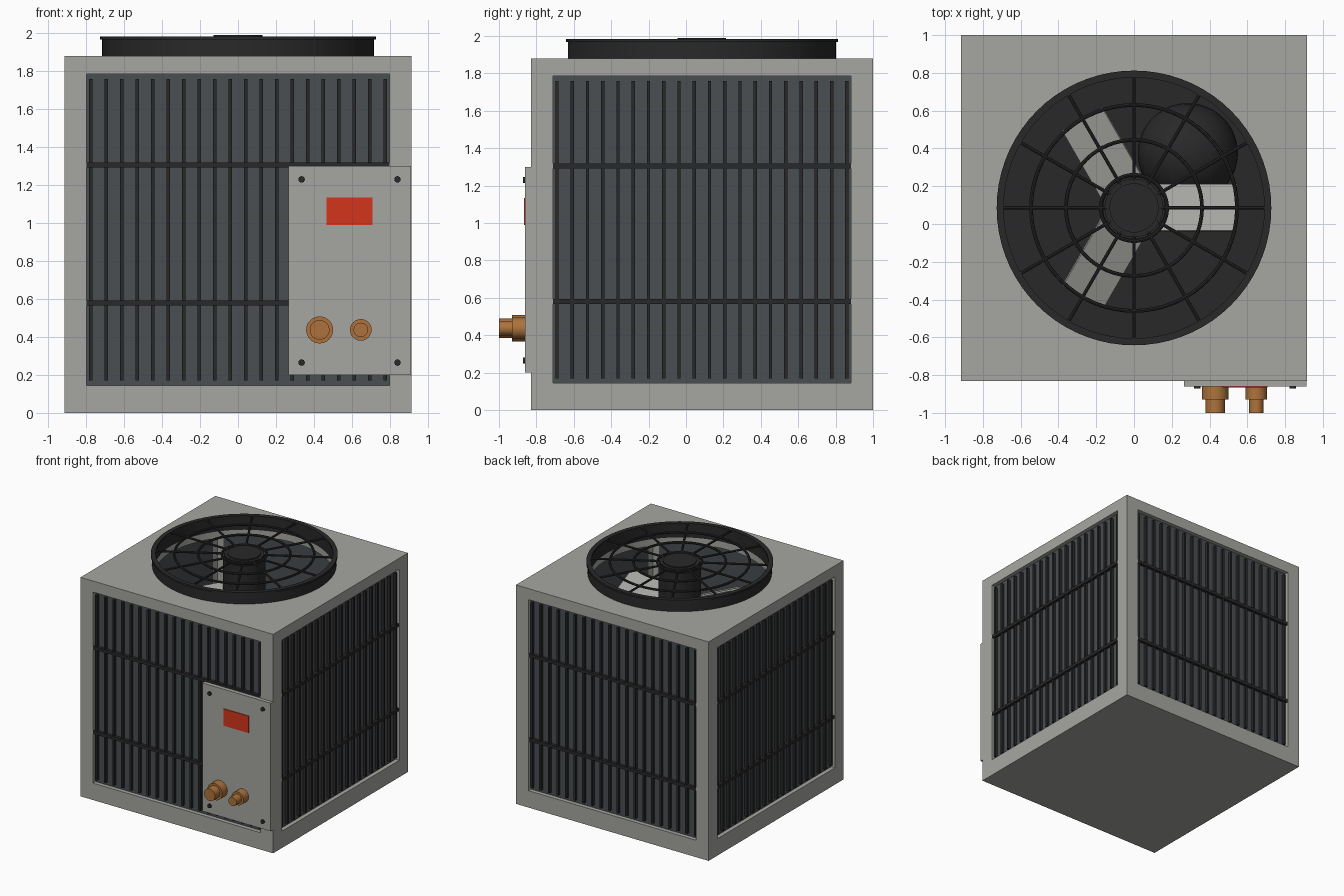
import bpy, bmesh, math
from mathutils import Matrix, Vector

if "Cube" in bpy.data.objects:
    bpy.data.objects.remove(bpy.data.objects["Cube"])

CY = 0.085          # cabinet centre in y
H = 0.915           # half width of the cabinet
W = 0.797           # half width of the coil windows


def material(name, rgb):
    m = bpy.data.materials.new(name)
    m.diffuse_color = (*rgb, 1)
    m.use_nodes = True
    m.node_tree.nodes["Principled BSDF"].inputs["Base Color"].default_value = m.diffuse_color
    return m


GREY = material("painted_steel", (0.38, 0.38, 0.355))
BLACK = material("black", (0.022, 0.022, 0.022))
COIL = material("coil_fins", (0.068, 0.077, 0.085))
RED = material("red", (0.65, 0.035, 0.012))
BRASS = material("brass", (0.42, 0.17, 0.045))


def add_box(bm, lo, hi):
    lo, hi = Vector(lo), Vector(hi)
    m = Matrix.Translation((lo + hi) / 2) @ Matrix.Diagonal((*(hi - lo), 1))
    bmesh.ops.create_cube(bm, size=1, matrix=m)


def finish(name, bm, mat, smooth=False):
    bmesh.ops.recalc_face_normals(bm, faces=bm.faces)
    me = bpy.data.meshes.new(name)
    bm.to_mesh(me)
    bm.free()
    ob = bpy.data.objects.new(name, me)
    bpy.context.collection.objects.link(ob)
    me.materials.append(mat)
    if smooth:
        bpy.ops.object.select_all(action='DESELECT')
        ob.select_set(True)
        bpy.context.view_layer.objects.active = ob
        bpy.ops.object.shade_smooth_by_angle(angle=math.radians(35))
    return ob


def boxes(name, mat, *pairs):
    bm = bmesh.new()
    for lo, hi in pairs:
        add_box(bm, lo, hi)
    return finish(name, bm, mat)


def lathe(name, mat, profile, matrix, n=64, closed=False):
    """Spin (radius, height) points about z, then place with matrix."""
    bm = bmesh.new()
    rings = []
    for r, z in profile:
        if r < 1e-6:
            rings.append([bm.verts.new((0, 0, z))] * n)
        else:
            rings.append([bm.verts.new((r * math.cos(2 * math.pi * i / n),
                                        r * math.sin(2 * math.pi * i / n), z)) for i in range(n)])
    pairs = list(zip(rings, rings[1:]))
    if closed:
        pairs.append((rings[-1], rings[0]))
    for a, b in pairs:
        for i in range(n):
            j = (i + 1) % n
            bm.faces.new(list(dict.fromkeys((a[i], a[j], b[j], b[i]))))
    bm.transform(matrix)
    return finish(name, bm, mat, True)


def at(z=0, x=0, y=CY):
    return Matrix.Translation((x, y, z))


def hoop(name, radius, z, tube):
    prof = [(radius + tube * math.cos(k * math.pi / 4), z + tube * math.sin(k * math.pi / 4))
            for k in range(8)]
    lathe(name, BLACK, prof, at(), closed=True)


# Cabinet shell: box with hollow inside, four windows and the fan opening cut away
cabinet = boxes("cabinet", GREY, ((-H, CY - H, 0), (H, CY + H, 1.88)))
cutters = [
    boxes("cut_inside", GREY, ((-H + .06, CY - H + .06, .06), (H - .06, CY + H - .06, 1.80))),
    boxes("cut_windows_y", GREY, ((-W, CY - 2, .145), (W, CY + 2, 1.785))),
    boxes("cut_windows_x", GREY, ((-2, CY - W, .145), (2, CY + W, 1.785))),
    lathe("cut_fan_hole", GREY, [(0, 1.7), (.70, 1.7), (.70, 2.1), (0, 2.1)], at()),
]
for c in cutters:
    mod = cabinet.modifiers.new("cut", 'BOOLEAN')
    mod.operation, mod.solver, mod.object = 'DIFFERENCE', 'EXACT', c
bpy.context.view_layer.update()
cut_mesh = bpy.data.meshes.new_from_object(
    cabinet.evaluated_get(bpy.context.evaluated_depsgraph_get()))
cabinet.modifiers.clear()
cabinet.data = cut_mesh
for c in cutters:
    bpy.data.objects.remove(c)

# Coil and guard bars on each of the four sides
F = CY - H
for side, k in (("front", 0), ("right", 1), ("back", 2), ("left", 3)):
    coil = boxes(side + "_coil", COIL, ((-W, F + .035, .145), (W, F + .059, 1.785)))
    bars = [((x - .009, F + .012, .17), (x + .009, F + .036, 1.76))
            for x in (-.775 + 1.55 * i / 19 for i in range(20))]
    bars += [((-W, F + .004, z - .013), (W, F + .03, z + .013)) for z in (.58, 1.305)]
    guard = boxes(side + "_guard", BLACK, *bars)
    turn = at() @ Matrix.Rotation(k * math.pi / 2, 4, 'Z') @ at().inverted()
    for ob in (coil, guard):
        ob.data.transform(turn)

# Interior: floor pan and domed compressor
boxes("floor_pan", BLACK, ((-H + .06, F + .06, .06), (H - .06, CY + H - .06, .08)))
dome = [(.265 * math.cos(a), .85 + .265 * math.sin(a))
        for a in (i * math.pi / 16 for i in range(8))]
lathe("compressor", BLACK, [(0, .08), (.265, .08)] + dome + [(0, 1.115)], at(0, .285, .375))

# Fan motor and three pitched blades
lathe("fan_motor", BLACK, [(0, 1.45), (.165, 1.45), (.165, 1.95), (0, 1.95)], at(), 48)
bm = bmesh.new()
for k in range(3):
    m = (at(1.65) @ Matrix.Rotation(k * 2 * math.pi / 3, 4, 'Z') @ Matrix.Translation((.34, 0, 0))
         @ Matrix.Rotation(math.radians(-25), 4, 'X') @ Matrix.Diagonal((.41, .27, .015, 1)))
    bmesh.ops.create_cube(bm, size=1, matrix=m)
finish("fan_blades", bm, GREY)

# Shroud ring and top grille
lathe("fan_shroud", BLACK, [(.695, 1.86), (.717, 1.86), (.717, 1.975), (.695, 1.975)],
      at(), 72, closed=True)
lathe("shroud_lip", BLACK, [(.69, 1.967), (.727, 1.967), (.727, 1.983), (.69, 1.983)],
      at(), 72, closed=True)
for i, r in enumerate((.175, .36, .545)):
    hoop(f"grille_ring_{i + 1}", r, 1.974, .010)
lathe("grille_hub", BLACK, [(0, 1.955), (.155, 1.955), (.155, 1.98), (.13, 1.98), (.13, 1.99), (0, 1.99)],
      at(), 48)
bm = bmesh.new()
for k in range(12):
    m = (at(1.974) @ Matrix.Rotation(k * math.pi / 6, 4, 'Z') @ Matrix.Translation((.42, 0, 0))
         @ Matrix.Rotation(math.pi / 2, 4, 'Y'))
    bmesh.ops.create_cone(bm, cap_ends=True, segments=8, radius1=.009, radius2=.009,
                          depth=.56, matrix=m)
finish("grille_spokes", bm, BLACK, True)

# Service panel with label and corner screws
boxes("service_panel", GREY, ((.265, -.86, .2), (.912, -.80, 1.3)))
boxes("warning_label", RED, ((.467, -.866, .99), (.708, -.855, 1.135)))
face_out = Matrix.Rotation(math.pi / 2, 4, 'X')     # local +z points to -y
for i, (x, z) in enumerate((x, z) for x in (.335, .84) for z in (.265, 1.23)):
    lathe(f"panel_screw_{i + 1}", BLACK, [(0, 0), (.017, 0), (.017, .02), (0, .02)],
          at(z, x, -.852) @ face_out, 16)

# Two stepped pipe valves
for name, x, r1, r2 in (("large_valve", .43, .071, .052), ("small_valve", .647, .057, .038)):
    lathe(name, BRASS, [(0, 0), (r1, 0), (r1, .08), (r2, .08), (r2, .15), (0, .15)],
          at(.437, x, -.85) @ face_out, 32)
